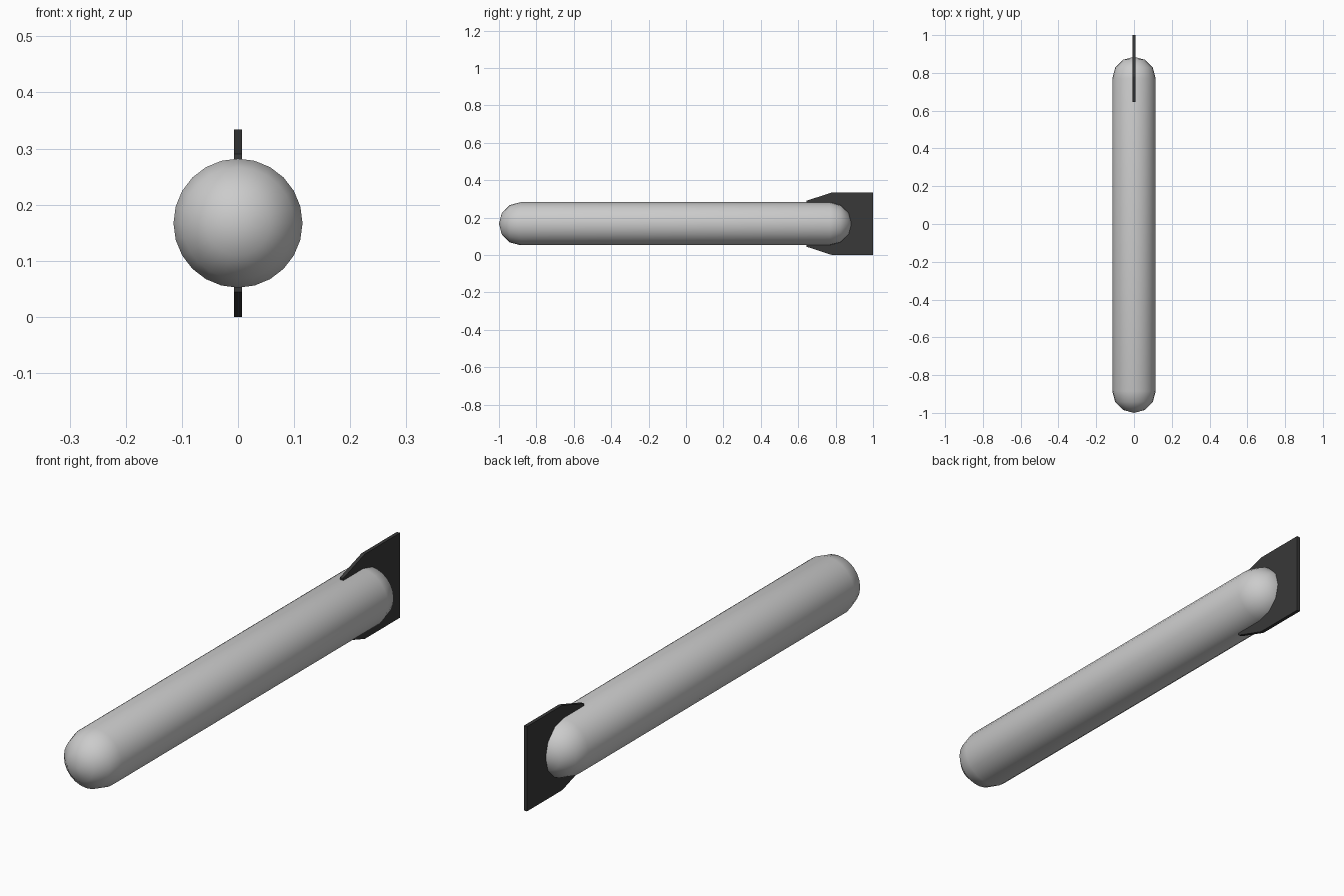
import bpy, bmesh, math

if "Cube" in bpy.data.objects:
    bpy.data.objects.remove(bpy.data.objects["Cube"])

R, ZC = 0.115, 0.167
Y_FRONT, Y_BACK = -1.0, 0.885
SIDES, CAP_STEPS = 24, 3


def finish(name, bm):
    bmesh.ops.recalc_face_normals(bm, faces=bm.faces)
    mesh = bpy.data.meshes.new(name)
    bm.to_mesh(mesh)
    bm.free()
    ob = bpy.data.objects.new(name, mesh)
    bpy.context.collection.objects.link(ob)
    return ob


# Body: capsule spun round the long axis from a half profile
angles = [math.radians(90 * i / CAP_STEPS) for i in range(CAP_STEPS + 1)]
front = [(Y_FRONT + R * (1 - math.cos(a)), R * math.sin(a)) for a in angles]
back = [(Y_BACK - R * (1 - math.cos(a)), R * math.sin(a)) for a in reversed(angles)]
bm = bmesh.new()
verts = [bm.verts.new((0, y, ZC + r)) for y, r in front + back]
edges = [bm.edges.new(pair) for pair in zip(verts, verts[1:])]
bmesh.ops.spin(bm, geom=verts + edges, cent=(0, 0, ZC), axis=(0, 1, 0),
               angle=2 * math.pi, steps=SIDES)
bmesh.ops.remove_doubles(bm, verts=bm.verts, dist=1e-4)
body = finish("body", bm)
body.data.polygons.foreach_set("use_smooth", [True] * len(body.data.polygons))

# Tail fin: thin upright plate, symmetric above and below the body
half = [(0.645, 0.123), (0.78, 0.167), (1.0, 0.167)]
outline = half + [(y, -z) for y, z in reversed(half)]
T = 0.007
bm = bmesh.new()
face = bm.faces.new([bm.verts.new((-T, y, ZC + z)) for y, z in outline])
ext = bmesh.ops.extrude_face_region(bm, geom=[face], use_keep_orig=True)
bmesh.ops.translate(bm, vec=(2 * T, 0, 0),
                    verts=[v for v in ext["geom"] if isinstance(v, bmesh.types.BMVert)])
fin = finish("tail_fin", bm)

dark = bpy.data.materials.new("dark_grey")
dark.diffuse_color = (0.04, 0.04, 0.04, 1)
dark.use_nodes = True
dark.node_tree.nodes["Principled BSDF"].inputs["Base Color"].default_value = dark.diffuse_color
fin.data.materials.append(dark)
